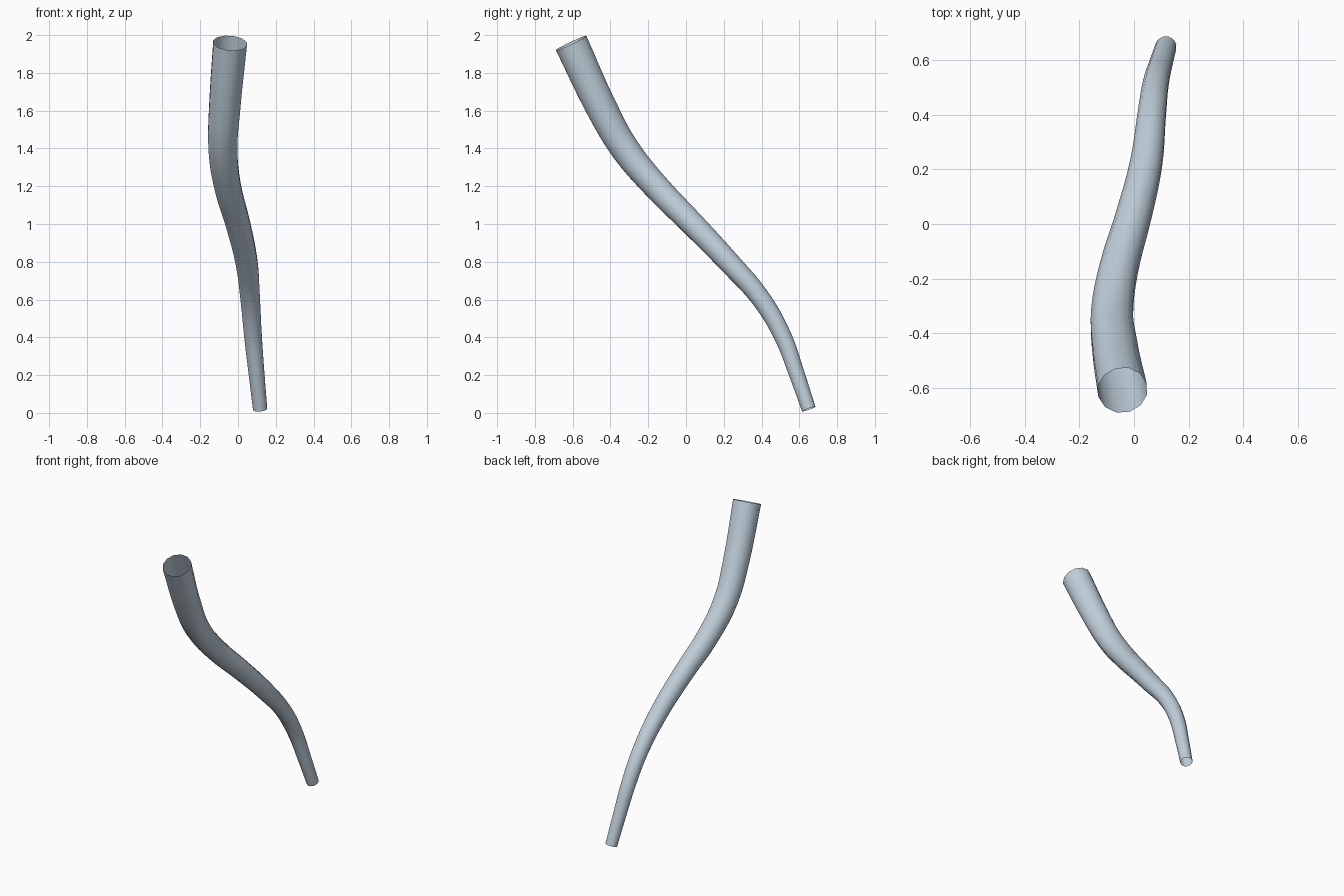
import bpy

cube = bpy.data.objects.get("Cube")
if cube:
    bpy.data.objects.remove(cube, do_unlink=True)

# Pale blue-grey material
mat = bpy.data.materials.new("pale blue grey")
mat.use_nodes = True
colour = (0.53, 0.63, 0.71, 1)
mat.diffuse_color = colour
mat.node_tree.nodes["Principled BSDF"].inputs["Base Color"].default_value = colour

# Centre line from the narrow foot to the wide mouth: x, y, z, radius
path = [
    (0.117, 0.65, 0.02, 0.039),
    (0.098, 0.585, 0.21, 0.043),
    (0.08, 0.515, 0.40, 0.048),
    (0.065, 0.40, 0.60, 0.053),
    (0.045, 0.225, 0.80, 0.060),
    (0.0, 0.035, 1.00, 0.066),
    (-0.055, -0.16, 1.20, 0.072),
    (-0.08, -0.325, 1.40, 0.079),
    (-0.071, -0.445, 1.61, 0.085),
    (-0.042, -0.608, 1.958, 0.092),
]

# Tapered open tube swept along the centre line
curve = bpy.data.curves.new("tapered_tube", "CURVE")
curve.dimensions = "3D"
curve.resolution_u = 4
curve.bevel_depth = 1.0
curve.bevel_resolution = 4
curve.use_fill_caps = False
spline = curve.splines.new("BEZIER")
spline.bezier_points.add(len(path) - 1)
for point, (x, y, z, r) in zip(spline.bezier_points, path):
    point.co = (x, y, z)
    point.radius = r
    point.handle_left_type = point.handle_right_type = "AUTO"
curve.materials.append(mat)

tube = bpy.data.objects.new("tapered_tube", curve)
bpy.context.collection.objects.link(tube)
bpy.ops.object.select_all(action="DESELECT")
tube.select_set(True)
bpy.context.view_layer.objects.active = tube
bpy.ops.object.convert(target="MESH")
bpy.ops.object.shade_smooth()
